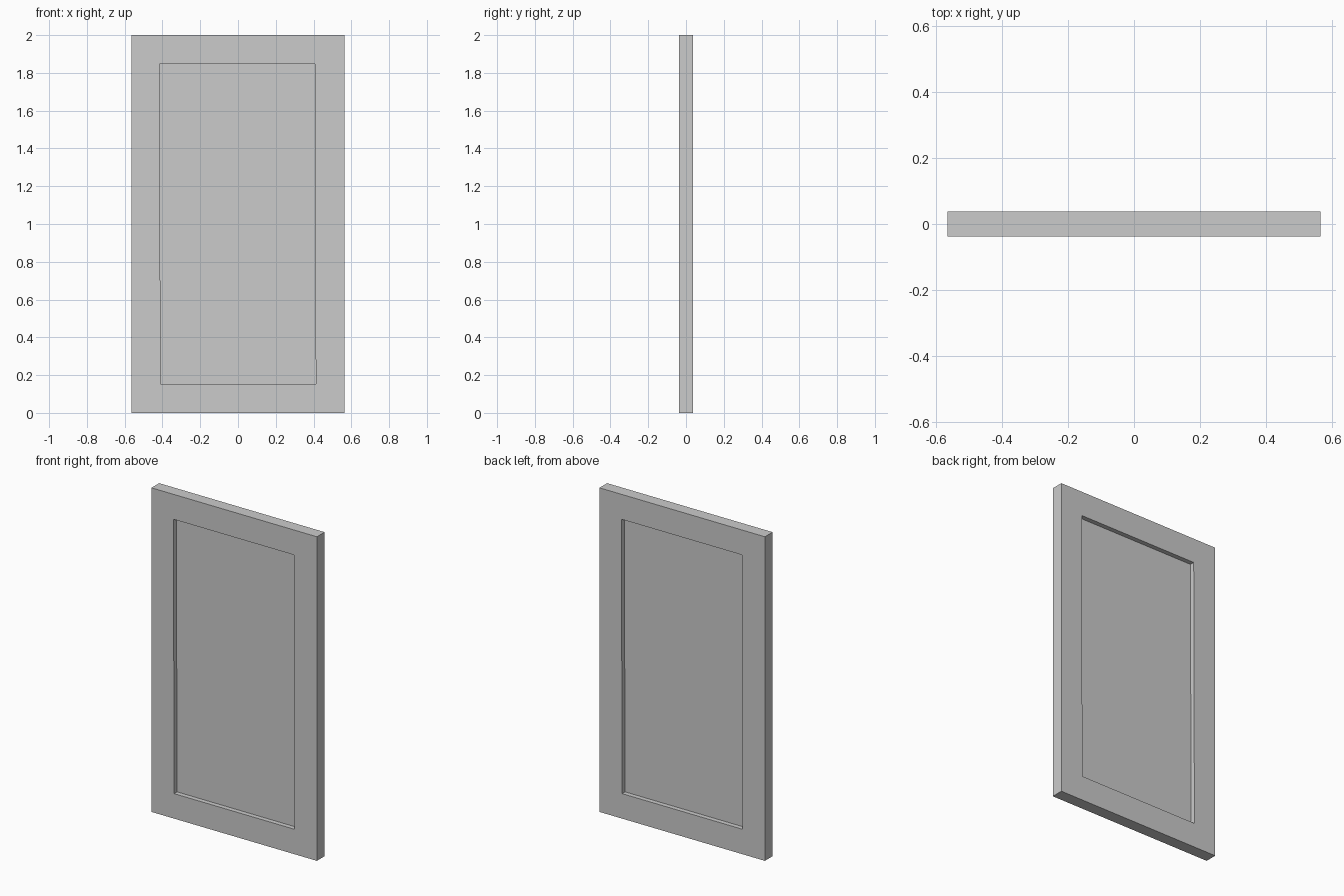
import bpy, bmesh
from mathutils import Matrix

if "Cube" in bpy.data.objects:
    bpy.data.objects.remove(bpy.data.objects["Cube"])

W, T, H = 1.13, 0.075, 2.0     # slab size
BORDER, DEPTH, SKEW = 0.154, 0.029, 0.0025

# Door slab
bm = bmesh.new()
bmesh.ops.create_cube(bm, size=1.0, matrix=Matrix.Translation((0, 0, H / 2)) @ Matrix.Diagonal((W, T, H, 1)))

# Recessed panel on both broad faces, very slightly out of square
for side in (-1, 1):
    bm.faces.ensure_lookup_table()
    face = next(f for f in bm.faces if f.normal.y * side > 0.9)
    bmesh.ops.inset_region(bm, faces=[face], thickness=BORDER, use_even_offset=True)
    rim = list(face.verts)
    for v in rim:
        v.co.x += side * (SKEW if v.co.z > H / 2 else -SKEW) + side * 0.0015
    # Step the panel inwards, leaving a square reveal
    bmesh.ops.inset_region(bm, faces=[face], thickness=0.0)
    for v in face.verts:
        v.co.y -= side * DEPTH

bmesh.ops.recalc_face_normals(bm, faces=bm.faces)
mesh = bpy.data.meshes.new("door_panel")
bm.to_mesh(mesh)
bm.free()
bpy.context.collection.objects.link(bpy.data.objects.new("door_panel", mesh))
